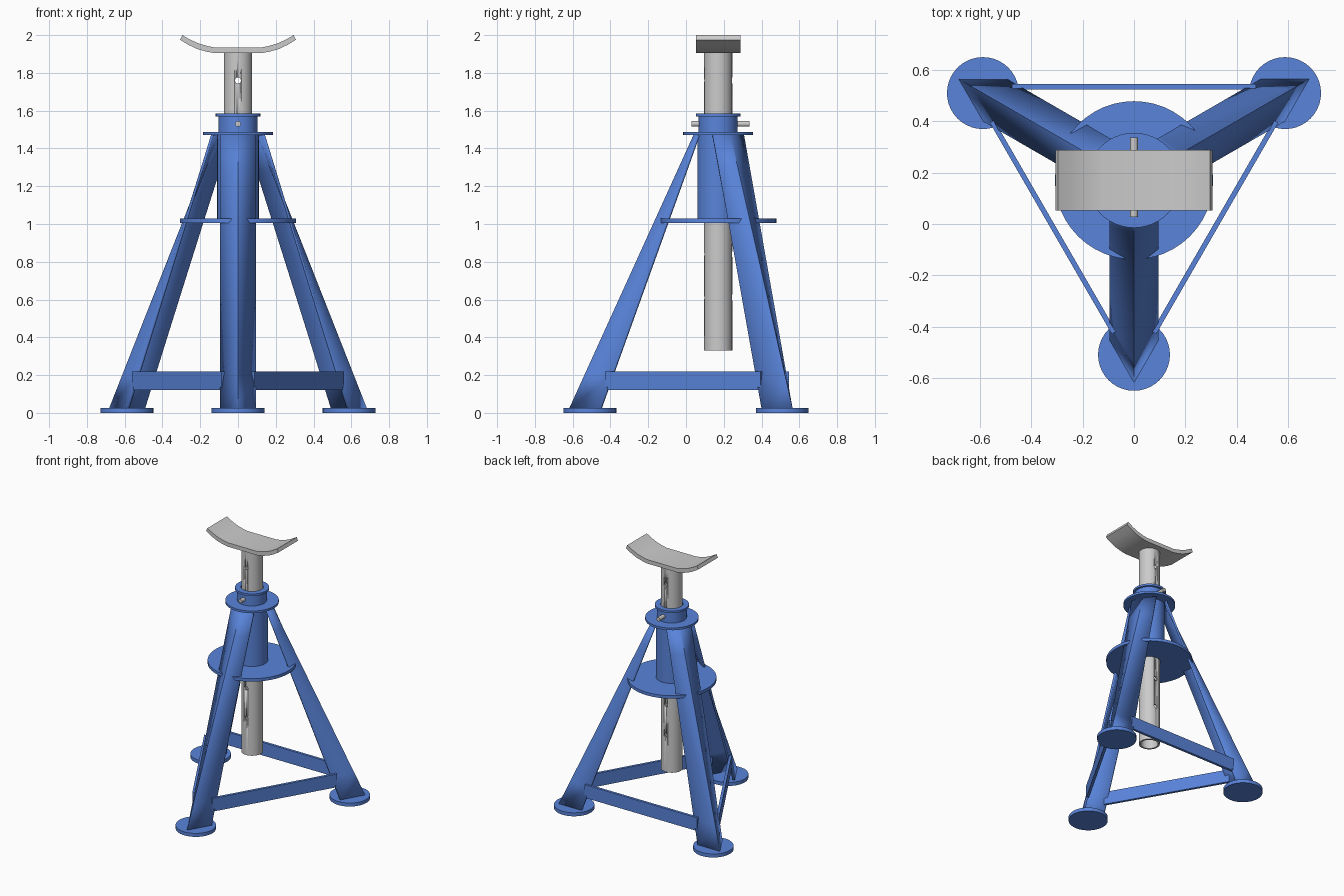
import bpy, bmesh
from math import cos, sin, pi, radians

if "Cube" in bpy.data.objects:
    bpy.data.objects.remove(bpy.data.objects["Cube"])

CY = 0.17                                   # y of the stand's vertical axis
LEG_ANGLES = [radians(a) for a in (-90, 30, 150)]

blue = bpy.data.materials.new("blue_paint")
blue.diffuse_color = (0.10, 0.23, 0.70, 1)
blue.use_nodes = True
blue.node_tree.nodes["Principled BSDF"].inputs["Base Color"].default_value = blue.diffuse_color


def make(name, verts, faces, mat=None, recalc=True):
    me = bpy.data.meshes.new(name)
    me.from_pydata(verts, [], faces)
    if recalc:
        bm = bmesh.new()
        bm.from_mesh(me)
        bmesh.ops.recalc_face_normals(bm, faces=bm.faces)
        bm.to_mesh(me)
        bm.free()
    ob = bpy.data.objects.new(name, me)
    bpy.context.collection.objects.link(ob)
    if mat:
        me.materials.append(mat)
    return ob


def smooth(ob):
    bpy.ops.object.select_all(action='DESELECT')
    bpy.context.view_layer.objects.active = ob
    ob.select_set(True)
    bpy.ops.object.shade_smooth_by_angle(angle=radians(30))


def ring(name, r_in, r_out, z0, z1, mat=None, n=48):
    """Hollow round part around the stand's axis."""
    prof = [(r_in, z0), (r_out, z0), (r_out, z1), (r_in, z1)]
    verts = [(r * cos(2 * pi * i / n), CY + r * sin(2 * pi * i / n), z)
             for i in range(n) for r, z in prof]
    faces = [(4 * i + k, 4 * ((i + 1) % n) + k,
              4 * ((i + 1) % n) + (k + 1) % 4, 4 * i + (k + 1) % 4)
             for i in range(n) for k in range(4)]
    ob = make(name, verts, faces, mat)
    smooth(ob)
    return ob


def cylinder(name, r, depth, loc, rot=(0, 0, 0), mat=None, n=40):
    bpy.ops.mesh.primitive_cylinder_add(vertices=n, radius=r, depth=depth,
                                        location=loc, rotation=rot)
    ob = bpy.context.object
    ob.name = name
    if mat:
        ob.data.materials.append(mat)
    smooth(ob)
    return ob


# Tapered V-section legs, round feet and the braces between the legs
for i, a in enumerate(LEG_ANGLES):
    d, p = (cos(a), sin(a)), (-sin(a), cos(a))
    verts, faces, steps = [], [], 8
    for s in range(steps + 1):
        t = s / steps
        ridge, wing = 0.79 - 0.66 * t, 0.625 - 0.515 * t
        for side, r in ((-0.095, wing), (0, ridge), (0.095, wing)):
            verts.append((d[0] * r + p[0] * side, CY + d[1] * r + p[1] * side,
                          0.02 + 1.452 * t))
        if s:
            b = 3 * (s - 1)
            faces += [(b, b + 1, b + 4, b + 3), (b + 1, b + 2, b + 5, b + 4)]
    leg = make(f"leg_{i + 1}", verts, faces, blue, recalc=False)
    mod = leg.modifiers.new("thickness", 'SOLIDIFY')
    mod.thickness, mod.offset = 0.014, -1
    smooth(leg)

    cylinder(f"foot_{i + 1}", 0.14, 0.027,
             (0.679 * d[0], CY + 0.679 * d[1], 0.0135), mat=blue)

    b = a + pi / 3
    bpy.ops.mesh.primitive_cube_add(
        size=1, location=(0.364 * cos(b), CY + 0.364 * sin(b), 0.17),
        rotation=(0, 0, b))
    brace = bpy.context.object
    brace.name = f"brace_{i + 1}"
    brace.scale = (0.02, 0.95, 0.10)
    brace.data.materials.append(blue)

# Guide tube with its plate, flange and neck
ring("guide_tube", 0.082, 0.11, 1.01, 1.475, blue)
ring("middle_plate", 0.082, 0.308, 1.005, 1.028, blue)
ring("top_flange", 0.078, 0.185, 1.47, 1.487, blue)
ring("neck", 0.078, 0.103, 1.485, 1.575, blue)
ring("neck_lip", 0.078, 0.118, 1.57, 1.586, blue)

# Sliding post with cross-drilled holes
post = ring("post", 0.062, 0.075, 0.33, 1.908)
for k in range(6):
    z = 1.76 - 0.23 * k
    cutter = cylinder(f"hole_cutter_{k + 1}", 0.016, 0.4, (0, CY, z),
                      (pi / 2, 0, 0), n=20)
    cutter.hide_render = True
    cutter.hide_set(True)
    mod = post.modifiers.new(f"hole_{k + 1}", 'BOOLEAN')
    mod.object, mod.operation, mod.solver = cutter, 'DIFFERENCE', 'EXACT'
bpy.context.view_layer.objects.active = post
for mod in list(post.modifiers):
    if mod.type == 'BOOLEAN':
        bpy.ops.object.modifier_apply(modifier=mod.name)
for ob in [o for o in bpy.data.objects if o.name.startswith("hole_cutter")]:
    bpy.data.objects.remove(ob)

# Locking pin
cylinder("locking_pin", 0.015, 0.308, (0, CY + 0.012, 1.53), (pi / 2, 0, 0), n=20)

# Curved saddle on top of the post
low = [(0.125, 1.905), (0.165, 1.912), (0.215, 1.926), (0.262, 1.948), (0.306, 1.975)]
high = [(0.295, 2.0), (0.25, 1.974), (0.206, 1.955), (0.16, 1.942), (0.125, 1.935)]
half = low + high
n = len(low)
outline = ([(-x, z) for x, z in reversed(low)] + half
           + [(-x, z) for x, z in reversed(high)])
m = len(outline)
verts = [(x, y, z) for y in (CY - 0.118, CY + 0.118) for x, z in outline]
faces = [(k, (k + 1) % m, m + (k + 1) % m, m + k) for k in range(m)]
# end caps as quads between matching lower and upper points
for o in (0, m):
    faces += [(o + k, o + k + 1, o + m - 2 - k, o + m - 1 - k) for k in range(m // 2 - 1)]
saddle = make("saddle", verts, faces)
smooth(saddle)
